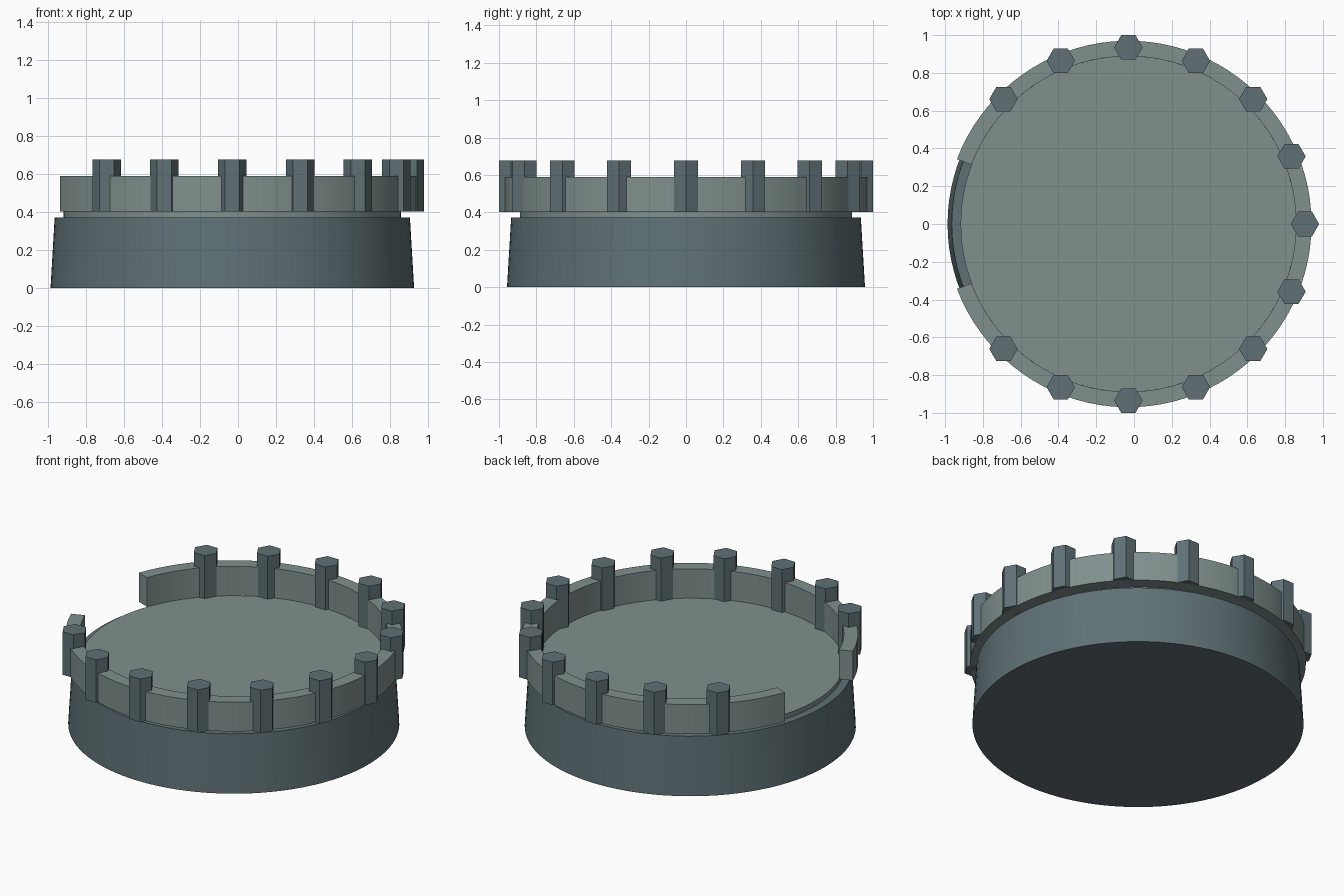
import bpy, bmesh
from math import radians, sin, cos

if "Cube" in bpy.data.objects:
    bpy.data.objects.remove(bpy.data.objects["Cube"])

CX = -0.03      # axis of the round body (the end post widens +x)
SEG = 96

def material(name, rgb):
    m = bpy.data.materials.new(name)
    m.diffuse_color = (*rgb, 1)
    m.use_nodes = True
    m.node_tree.nodes["Principled BSDF"].inputs["Base Color"].default_value = m.diffuse_color
    return m

DARK = material("dark_slate", (0.115, 0.165, 0.18))
LIGHT = material("pale_slate", (0.215, 0.28, 0.27))

def frustum(name, r1, r2, z0, z1, mat, seg=SEG, x=CX, y=0.0):
    bm = bmesh.new()
    bmesh.ops.create_cone(bm, cap_ends=True, segments=seg, radius1=r1, radius2=r2, depth=z1 - z0)
    # turn so a corner points along +x
    a = min(bm.verts, key=lambda v: abs(v.co.y) - v.co.x)
    off = a.co.to_2d().angle_signed((1, 0)) if abs(a.co.y) > 1e-5 else 0
    for v in bm.verts:
        px, py = v.co.x, v.co.y
        v.co.x, v.co.y = px * cos(off) + py * sin(off), -px * sin(off) + py * cos(off)
    return finish(name, bm, mat, (x, y, (z0 + z1) / 2), smooth=seg > 12)

def finish(name, bm, mat, loc, smooth):
    me = bpy.data.meshes.new(name)
    bmesh.ops.recalc_face_normals(bm, faces=bm.faces)
    bm.to_mesh(me)
    bm.free()
    me.materials.append(mat)
    ob = bpy.data.objects.new(name, me)
    ob.location = loc
    bpy.context.collection.objects.link(ob)
    if smooth:
        bpy.ops.object.select_all(action='DESELECT')
        ob.select_set(True)
        bpy.context.view_layer.objects.active = ob
        bpy.ops.object.shade_smooth_by_angle(angle=radians(30))
    return ob

# tapered drum and the floor disc on top of it
frustum("tapered_base", 0.957, 0.935, 0.0, 0.372, DARK)
frustum("floor_disc", 0.888, 0.888, 0.372, 0.403, LIGHT)

# open parapet: rectangular section swept around, with a gap on the -x side
bm = bmesh.new()
END, N = radians(159.3), 84
profile = [(0.888, 0.403), (0.97, 0.403), (0.97, 0.59), (0.888, 0.59)]
sections = []
for i in range(N + 1):
    a = -END + 2 * END * i / N
    sections.append([bm.verts.new((r * cos(a), r * sin(a), z)) for r, z in profile])
for s, t in zip(sections, sections[1:]):
    for j in range(4):
        k = (j + 1) % 4
        bm.faces.new((s[j], s[k], t[k], t[j]))
bm.faces.new(sections[0])
bm.faces.new(sections[-1])
finish("parapet_wall", bm, LIGHT, (CX, 0, 0), True)

# thirteen hexagonal posts, all facing the same way
for k in range(-6, 7):
    a = radians(22.5 * k)
    frustum(f"hex_post_{k + 7}", 0.075, 0.075, 0.403, 0.677, DARK, 6,
            CX + 0.935 * cos(a), 0.935 * sin(a))
